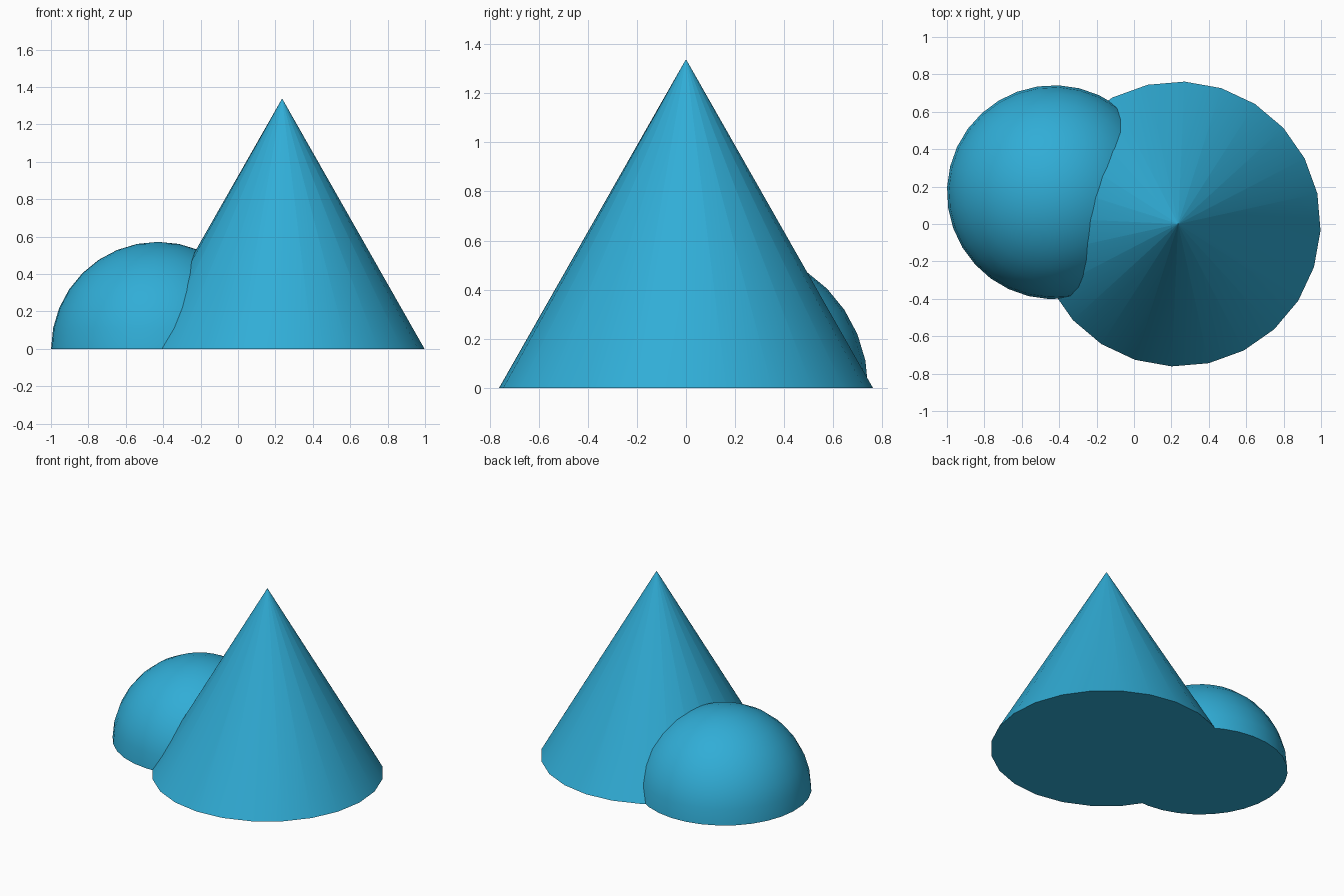
import bpy
import bmesh
import math

cube = bpy.data.objects.get("Cube")
if cube:
    bpy.data.objects.remove(cube, do_unlink=True)

# Single blue material
BLUE = (0.030, 0.418, 0.675, 1.0)
blue = bpy.data.materials.new("sky_blue")
blue.use_nodes = True
blue.diffuse_color = BLUE
blue.node_tree.nodes["Principled BSDF"].inputs["Base Color"].default_value = BLUE

TURN = math.radians(-2.6)  # both solids share a slight turn about z


def add_part(name, bm, location):
    """Turn a bmesh into a smooth-shaded, sharp-edged blue object."""
    bmesh.ops.recalc_face_normals(bm, faces=bm.faces[:])
    mesh = bpy.data.meshes.new(name)
    bm.to_mesh(mesh)
    bm.free()
    mesh.materials.append(blue)
    obj = bpy.data.objects.new(name, mesh)
    obj.location = location
    obj.rotation_euler.z = TURN
    bpy.context.collection.objects.link(obj)
    for other in bpy.context.selected_objects:
        other.select_set(False)
    obj.select_set(True)
    bpy.context.view_layer.objects.active = obj
    bpy.ops.object.shade_smooth_by_angle(angle=math.radians(30))
    return obj


# Cone: 24 sides, with a tiny tip so the sides shade cleanly up to the point
HEIGHT = 1.335
bm = bmesh.new()
bmesh.ops.create_cone(bm, cap_ends=True, segments=24,
                      radius1=0.762, radius2=0.002, depth=HEIGHT)
bmesh.ops.translate(bm, verts=bm.verts[:], vec=(0, 0, HEIGHT / 2))
add_part("cone", bm, (0.236, 0, 0))

# Dome: upper half of a sphere, closed with a flat base
bm = bmesh.new()
bmesh.ops.create_uvsphere(bm, u_segments=32, v_segments=16, radius=0.572)
bmesh.ops.delete(bm, geom=[v for v in bm.verts if v.co.z < -0.001], context='VERTS')
bmesh.ops.holes_fill(bm, edges=[e for e in bm.edges if e.is_boundary], sides=0)
add_part("dome", bm, (-0.428, 0.17, 0))
